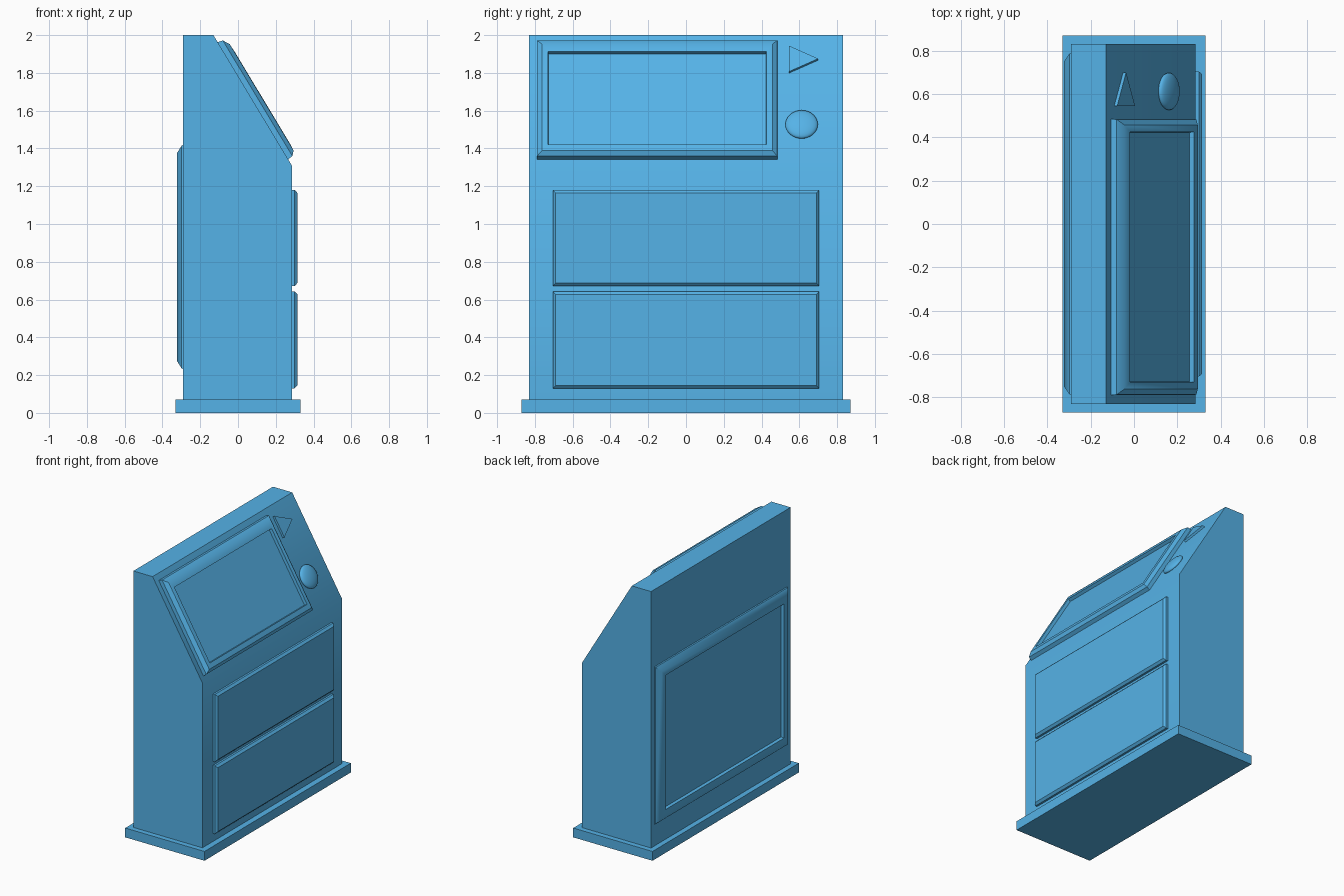
import bpy, bmesh, math
from mathutils import Vector, Matrix

if "Cube" in bpy.data.objects:
    bpy.data.objects.remove(bpy.data.objects["Cube"])

blue = bpy.data.materials.new("sky blue")
blue.diffuse_color = (0.093, 0.456, 0.815, 1)
blue.use_nodes = True
blue.node_tree.nodes["Principled BSDF"].inputs["Base Color"].default_value = blue.diffuse_color


def finish(name, bm, angle=35):
    bmesh.ops.recalc_face_normals(bm, faces=bm.faces[:])
    me = bpy.data.meshes.new(name)
    bm.to_mesh(me)
    bm.free()
    ob = bpy.data.objects.new(name, me)
    bpy.context.collection.objects.link(ob)
    me.materials.append(blue)
    bpy.ops.object.select_all(action='DESELECT')
    ob.select_set(True)
    bpy.context.view_layer.objects.active = ob
    bpy.ops.object.shade_smooth_by_angle(angle=math.radians(angle))
    return ob


def stack(name, rings):
    """Join a stack of equal-length point rings and cap both ends."""
    bm = bmesh.new()
    loops = [[bm.verts.new(p) for p in r] for r in rings]
    n = len(loops[0])
    for a, b in zip(loops, loops[1:]):
        for i in range(n):
            j = (i + 1) % n
            bm.faces.new((a[i], a[j], b[j], b[i]))
    bm.faces.new(loops[0])
    bm.faces.new(loops[-1])
    return finish(name, bm)


def plate(name, origin, u, v, n, levels):
    """Stepped rectangular plate; level = (u0, u1, v0, v1, height)."""
    o, u, v, n = map(Vector, (origin, u, v, n))
    return stack(name, [[o + u * a + v * b + n * h for a, b in
                         ((u0, v0), (u1, v0), (u1, v1), (u0, v1))]
                        for u0, u1, v0, v1, h in levels])


Y, Z = (0, 1, 0), (0, 0, 1)

# base slab
plate("base_plinth", (0, 0, 0), (1, 0, 0), Y, Z,
      [(-0.33, 0.33, -0.87, 0.87, h) for h in (0, 0.07)])

# cabinet body with sloped console face
profile = [(-0.29, 0.07), (0.285, 0.07), (0.285, 1.31), (-0.13, 2.0), (-0.29, 2.0)]
stack("cabinet_body", [[(x, y, z) for x, z in profile] for y in (-0.83, 0.83)])

# slope coordinates: origin on the upper edge, running down the slope
top = Vector((-0.13, 0, 2.0))
down = (Vector((0.285, 0, 1.31)) - top).normalized()
out = Vector((-down.z, 0, down.x))

# screen frame with recessed screen
plate("screen", top, Y, down, out, [
    (-0.79, 0.485, 0.043, 0.768, -0.005),
    (-0.788, 0.483, 0.05, 0.764, 0.028),
    (-0.762, 0.457, 0.085, 0.742, 0.049),
    (-0.73, 0.425, 0.133, 0.706, 0.051),
    (-0.728, 0.423, 0.135, 0.704, 0.028)])

# triangular marker
tri = [(0.545, 0.075), (0.545, 0.235), (0.70, 0.155)]
stack("triangle_button", [[top + Vector(Y) * a + down * b + out * h for a, b in tri]
                          for h in (-0.005, 0.016)])

# round domed button
bm = bmesh.new()
bmesh.ops.create_uvsphere(bm, u_segments=32, v_segments=16, radius=1)
rot = Matrix((down, Vector(Y), out)).transposed().to_4x4()
place = Matrix.Translation(top + Vector(Y) * 0.612 + down * 0.555 + out * 0.006)
bm.transform(place @ rot @ Matrix.Diagonal((0.086, 0.086, 0.027, 1)))
finish("round_button", bm, 60)

# two front panels
for name, z0, z1 in (("lower_panel", 0.13, 0.643), ("upper_panel", 0.672, 1.18)):
    plate(name, (0.285, 0, 0), Y, Z, (1, 0, 0), [
        (-0.704, 0.704, z0, z1, -0.005),
        (-0.704, 0.704, z0, z1, 0.015),
        (-0.69, 0.69, z0 + 0.016, z1 - 0.016, 0.03)])

# rear panel with recessed centre
plate("rear_panel", (-0.29, 0, 0), Y, Z, (-1, 0, 0), [
    (-0.79, 0.79, 0.23, 1.42, -0.005),
    (-0.787, 0.787, 0.235, 1.415, 0.008),
    (-0.75, 0.75, 0.275, 1.375, 0.033),
    (-0.705, 0.705, 0.32, 1.33, 0.033),
    (-0.70, 0.70, 0.325, 1.325, 0.012)])
